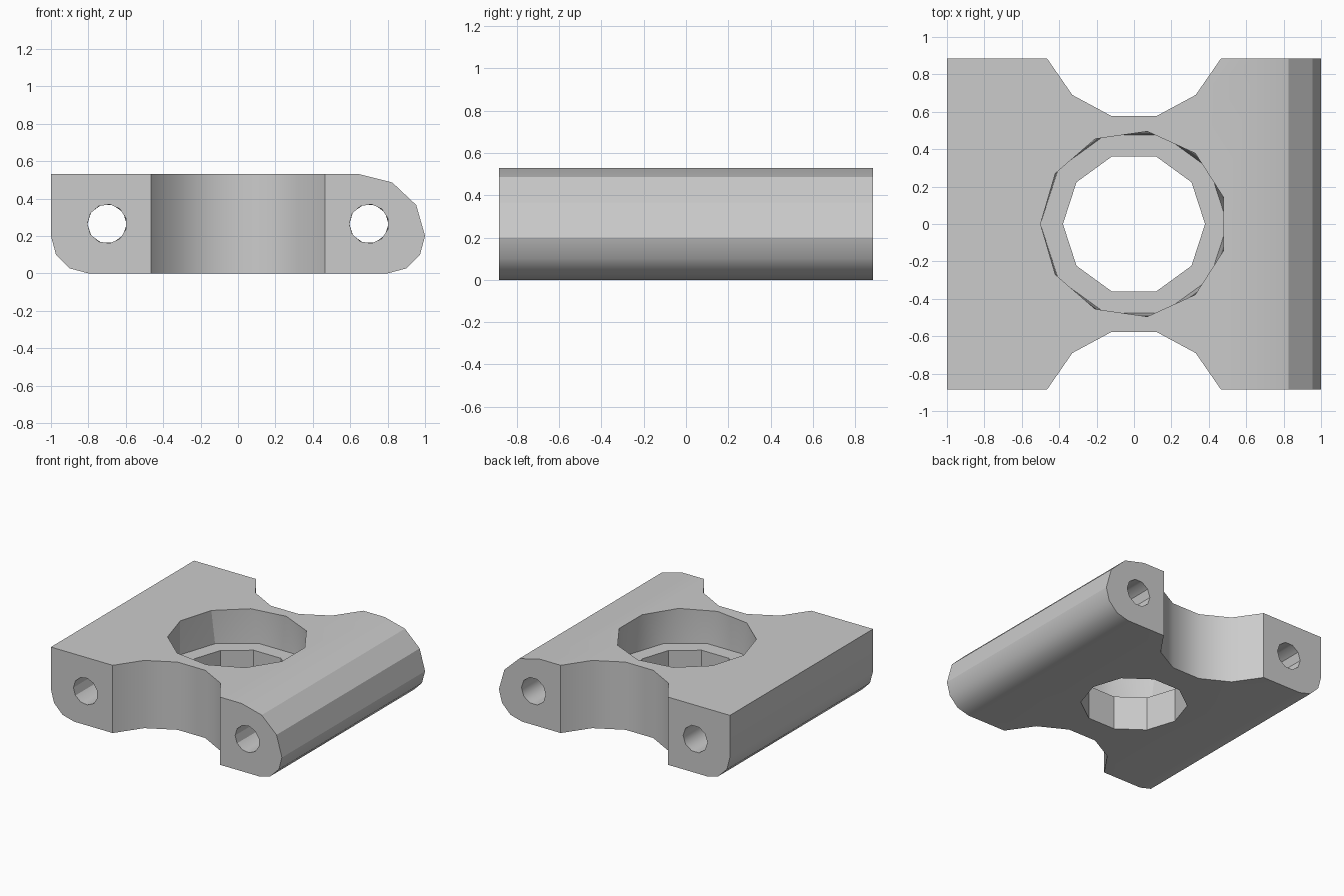
import bpy
import bmesh
from math import cos, sin, pi, radians
from mathutils import Matrix

cube = bpy.data.objects.get("Cube")
if cube:
    bpy.data.objects.remove(cube, do_unlink=True)

DEPTH = 0.885   # half length along y
TOP = 0.53      # plate height
MID = TOP / 2   # shoulder height and bolt axis


def finish(name, bm):
    bmesh.ops.recalc_face_normals(bm, faces=bm.faces)
    mesh = bpy.data.meshes.new(name)
    bm.to_mesh(mesh)
    bm.free()
    obj = bpy.data.objects.new(name, mesh)
    bpy.context.collection.objects.link(obj)
    return obj


def prism(name, points, vector):
    """Extrude a closed outline along a vector."""
    bm = bmesh.new()
    face = bm.faces.new([bm.verts.new(p) for p in points])
    new = bmesh.ops.extrude_face_region(bm, geom=[face])["geom"]
    bmesh.ops.translate(bm, vec=vector, verts=[v for v in new if isinstance(v, bmesh.types.BMVert)])
    return finish(name, bm)


def loft(name, rings, matrix):
    """Join polygon rings (sides, radius, z), whose side counts may differ."""
    bm = bmesh.new()
    loops = []
    for n, r, z in rings:
        angles = [pi - 2 * pi * i / n for i in range(n)]
        loops.append([bm.verts.new((r * cos(a), r * sin(a), z)) for a in angles])
    for a, b in zip(loops, loops[1:]):
        na, nb = len(a), len(b)
        if na == nb:
            for i in range(na):
                bm.faces.new((a[i], a[(i + 1) % na], b[(i + 1) % nb], b[i]))
            continue
        i = j = 0
        while i < na or j < nb:
            if j == nb or (i < na and (i + 1) / na <= (j + 1) / nb):
                bm.faces.new((a[i % na], a[(i + 1) % na], b[j % nb]))
                i += 1
            else:
                bm.faces.new((a[i % na], b[(j + 1) % nb], b[j % nb]))
                j += 1
    bm.faces.new(loops[0])
    bm.faces.new(loops[-1])
    bm.transform(matrix)
    return finish(name, bm)


def arc(cx, cz, rx, rz, start, end):
    """Three-segment quarter arc in the x-z plane."""
    steps = [radians(start + (end - start) * i / 3) for i in range(4)]
    return [(cx + rx * cos(a), -DEPTH, cz + rz * sin(a)) for a in steps]


# Plate: rounded lower edges, one large rounded upper edge
outline = [(-1, -DEPTH, TOP)]
outline += arc(-0.8, 0.2, 0.2, 0.2, 180, 270)
outline += arc(0.8, 0.2, 0.2, 0.2, 270, 360)
outline += arc(0.65, 0.2, 0.35, TOP - 0.2, 0, 90)[1:]
plate = prism("plate", outline, (0, 2 * DEPTH, 0))

# Cutters: waist notches, stepped centre bore, bolt holes
cutters = []
half = [(0.12, 0.577), (0.33, 0.69), (0.465, DEPTH), (0.465, 1.1)]
for side in (-1, 1):
    notch = [(x, side * y, -0.1) for x, y in half]
    notch += [(-x, side * y, -0.1) for x, y in reversed(half)]
    cutters.append(prism("notch_cutter", notch, (0, 0, 0.8)))
    bolt = Matrix.Translation((side * 0.7, 0, MID)) @ Matrix.Rotation(pi / 2, 4, "X")
    cutters.append(loft("bolt_hole_cutter", [(10, 0.105, -1), (10, 0.105, -DEPTH),
                                             (11, 0.105, DEPTH), (11, 0.105, 1)], bolt))
cutters.append(loft("bore_cutter", [(10, 0.5, MID), (11, 0.5, TOP), (11, 0.5, 0.7)], Matrix()))
cutters.append(loft("through_hole_cutter", [(10, 0.38, -0.1), (10, 0.38, 0.4)], Matrix()))

bpy.context.view_layer.objects.active = plate
plate.select_set(True)
for cutter in cutters:
    mod = plate.modifiers.new("cut", "BOOLEAN")
    mod.operation = "DIFFERENCE"
    mod.solver = "EXACT"
    mod.object = cutter
    bpy.ops.object.modifier_apply(modifier=mod.name)
    bpy.data.objects.remove(cutter, do_unlink=True)

# Smooth the shallow corners, keeping the upper rounding's crease sharp
bpy.ops.object.shade_smooth_by_angle(angle=radians(30.3))
for edge in plate.data.edges:
    ends = [plate.data.vertices[i].co for i in edge.vertices]
    if all(v.x > 0.82 and v.z > 0.45 for v in ends):
        edge.use_edge_sharp = True

# Material
grey = bpy.data.materials.new("light_grey")
grey.use_nodes = True
colour = (0.6, 0.6, 0.6, 1)
grey.diffuse_color = colour
grey.node_tree.nodes["Principled BSDF"].inputs["Base Color"].default_value = colour
plate.data.materials.clear()
plate.data.materials.append(grey)
